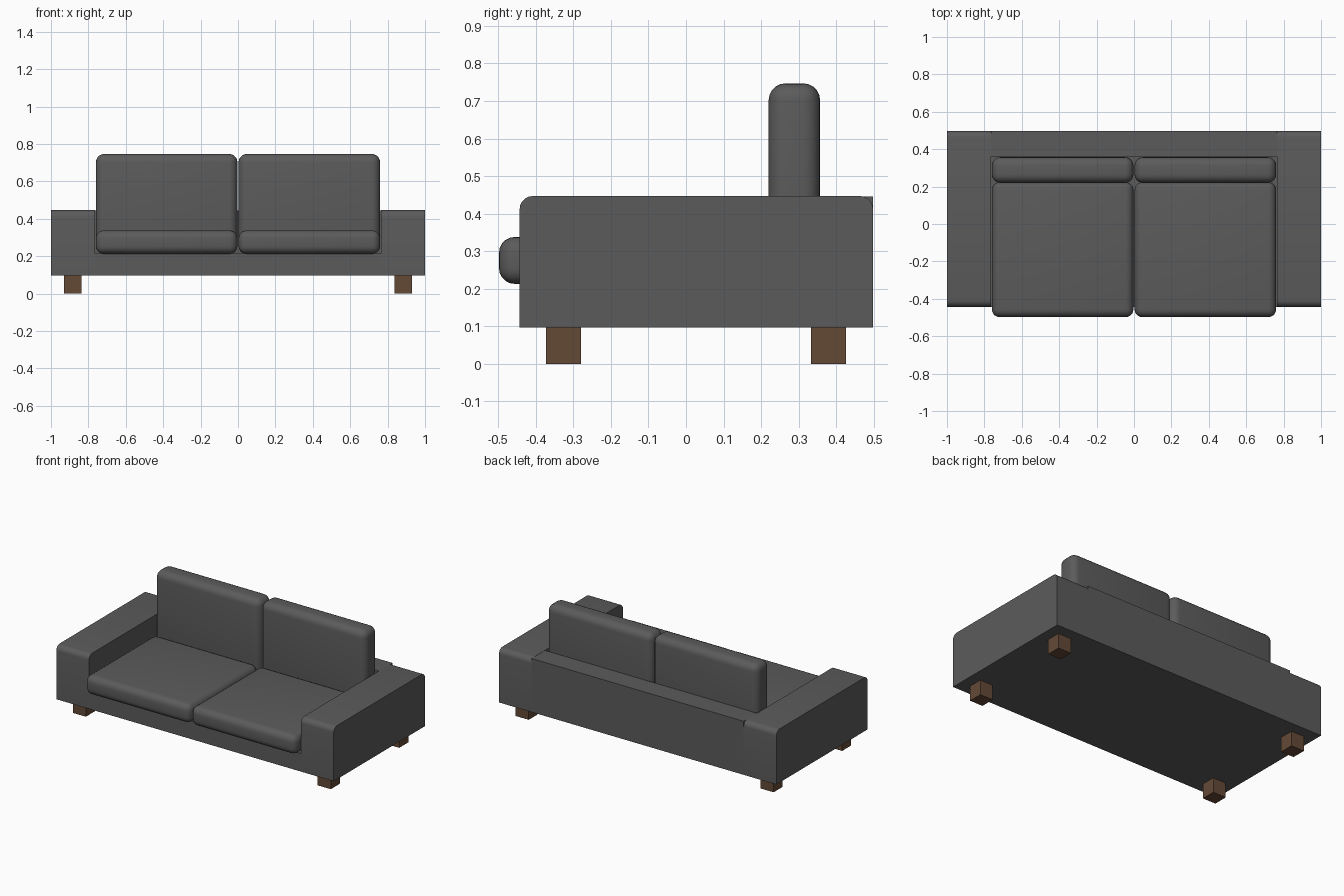
import bpy, bmesh, math
from mathutils import Vector

if "Cube" in bpy.data.objects:
    bpy.data.objects.remove(bpy.data.objects["Cube"])


def material(name, rgb):
    m = bpy.data.materials.new(name)
    m.diffuse_color = (*rgb, 1)
    m.use_nodes = True
    m.node_tree.nodes["Principled BSDF"].inputs["Base Color"].default_value = m.diffuse_color
    return m


FABRIC = material("charcoal fabric", (0.105, 0.105, 0.105))
WOOD = material("brown wood", (0.125, 0.067, 0.037))


def box(name, lo, hi, mat, radius=0.0, segments=5, pick=None):
    """Box between two corners, with rounded edges chosen by pick(edge)."""
    lo, hi = Vector(lo), Vector(hi)
    bm = bmesh.new()
    bmesh.ops.create_cube(bm, size=1)
    for v in bm.verts:
        v.co = Vector([(lo[i] + hi[i]) / 2 + v.co[i] * (hi[i] - lo[i]) for i in range(3)])
    if radius:
        edges = [e for e in bm.edges if pick is None or pick(e)]
        bmesh.ops.bevel(bm, geom=edges, offset=radius, segments=segments,
                        profile=0.5, affect='EDGES', clamp_overlap=True)
    bmesh.ops.recalc_face_normals(bm, faces=bm.faces[:])
    mesh = bpy.data.meshes.new(name)
    bm.to_mesh(mesh)
    bm.free()
    mesh.materials.append(mat)
    ob = bpy.data.objects.new(name, mesh)
    bpy.context.collection.objects.link(ob)
    if radius:
        bpy.ops.object.select_all(action='DESELECT')
        ob.select_set(True)
        bpy.context.view_layer.objects.active = ob
        bpy.ops.object.shade_smooth_by_angle(angle=math.radians(35))
    return ob


def top_cross_edge(e):
    """Top edges running left to right."""
    a, b = e.verts
    return abs(a.co.x - b.co.x) > 0.01 and min(a.co.z, b.co.z) > 0.4


# Seat base and low back panel
box("seat_base", (-0.765, -0.443, 0.097), (0.765, 0.36, 0.215), FABRIC)
box("back_panel", (-0.765, 0.36, 0.097), (0.765, 0.498, 0.446), FABRIC)

for side, s in (("left", -1), ("right", 1)):
    def span(a, b):
        return sorted((s * a, s * b))

    # Arm with softened front and rear top edges
    x0, x1 = span(0.765, 1.0)
    box(side + "_arm", (x0, -0.443, 0.097), (x1, 0.498, 0.447), FABRIC,
        0.035, 5, top_cross_edge)

    # Seat and back cushions
    x0, x1 = span(0.003, 0.76)
    box(side + "_seat_cushion", (x0, -0.498, 0.213), (x1, 0.223, 0.338), FABRIC, 0.042)
    box(side + "_back_cushion", (x0, 0.22, 0.215), (x1, 0.357, 0.747), FABRIC, 0.045)

    # Block legs
    x0, x1 = span(0.836, 0.93)
    box(side + "_front_leg", (x0, -0.373, 0), (x1, -0.28, 0.097), WOOD)
    box(side + "_back_leg", (x0, 0.333, 0), (x1, 0.426, 0.097), WOOD)
